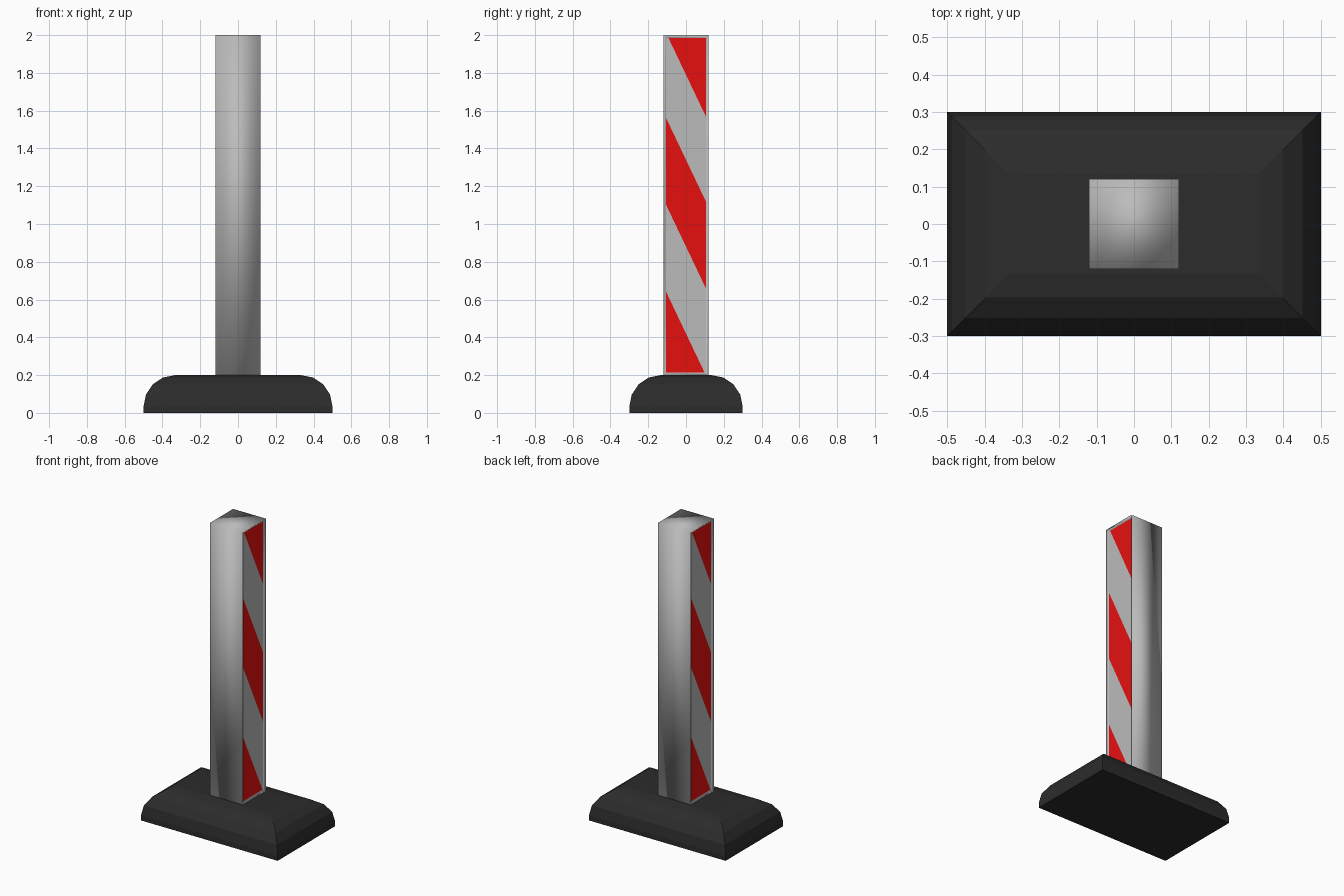
import bpy, bmesh, math
from mathutils import Vector

if "Cube" in bpy.data.objects:
    bpy.data.objects.remove(bpy.data.objects["Cube"])


def material(name, rgb):
    m = bpy.data.materials.new(name)
    m.diffuse_color = (*rgb, 1)
    m.use_nodes = True
    m.node_tree.nodes["Principled BSDF"].inputs["Base Color"].default_value = m.diffuse_color
    return m


def to_object(bm, name, mats):
    bmesh.ops.recalc_face_normals(bm, faces=bm.faces)
    me = bpy.data.meshes.new(name)
    bm.to_mesh(me)
    bm.free()
    for m in mats:
        me.materials.append(m)
    ob = bpy.data.objects.new(name, me)
    bpy.context.collection.objects.link(ob)
    return ob


rubber = material("rubber", (0.025, 0.025, 0.025))
grey = material("light_grey", (0.5, 0.5, 0.5))
red = material("red", (0.8, 0.005, 0.005))

# Rubber foot: stacked rectangles following a quarter-round, mitred corners
R = 0.167
profile = [(0, 0)] + [(R * (1 - math.cos(a)), 0.2 - R + R * math.sin(a))
                      for a in (math.radians(22.5 * i) for i in range(5))]
bm = bmesh.new()
rings = [[bm.verts.new((sx * (0.5 - d), sy * (0.3 - d), z))
          for sx, sy in ((-1, -1), (1, -1), (1, 1), (-1, 1))] for d, z in profile]
for lo, hi in zip(rings, rings[1:]):
    for i in range(4):
        j = (i + 1) % 4
        bm.faces.new((lo[i], lo[j], hi[j], hi[i]))
bm.faces.new(rings[0][::-1])
bm.faces.new(rings[-1])
to_object(bm, "rubber_foot", [rubber])

# Square post
W, Z0, Z1 = 0.12, 0.2, 2.0
bm = bmesh.new()
bmesh.ops.create_cube(bm, size=1)
for v in bm.verts:
    v.co = Vector((v.co.x * 2 * W, v.co.y * 2 * W, Z0 if v.co.z < 0 else Z1))
for f in bm.faces:
    f.smooth = True

# Shallow sunken panels on both wide sides, cut into slanted red stripes
for side in (1, -1):
    panel = next(f for f in bm.faces if f.normal.x * side > 0.9)
    bmesh.ops.inset_individual(bm, faces=[panel], thickness=0.02, depth=-0.01)
    panel.smooth = False
    x = panel.calc_center_median().x
    for z in (1.79, 1.34, 0.88, 0.42):
        pieces = [f for f in bm.faces
                  if all(abs(v.co.x - x) < 1e-4 for v in f.verts)]
        geom = set(pieces)
        for f in pieces:
            geom.update(f.edges)
            geom.update(f.verts)
        bmesh.ops.bisect_plane(bm, geom=list(geom), plane_co=(x, 0, z),
                               plane_no=(0, 2.1 * side, 1))
    for f in bm.faces:
        if all(abs(v.co.x - x) < 1e-4 for v in f.verts):
            c = f.calc_center_median()
            h = c.z + 2.1 * side * c.y
            f.smooth = False
            f.material_index = int(h > 1.79 or 0.88 < h < 1.34 or h < 0.42)
to_object(bm, "striped_post", [grey, red])
